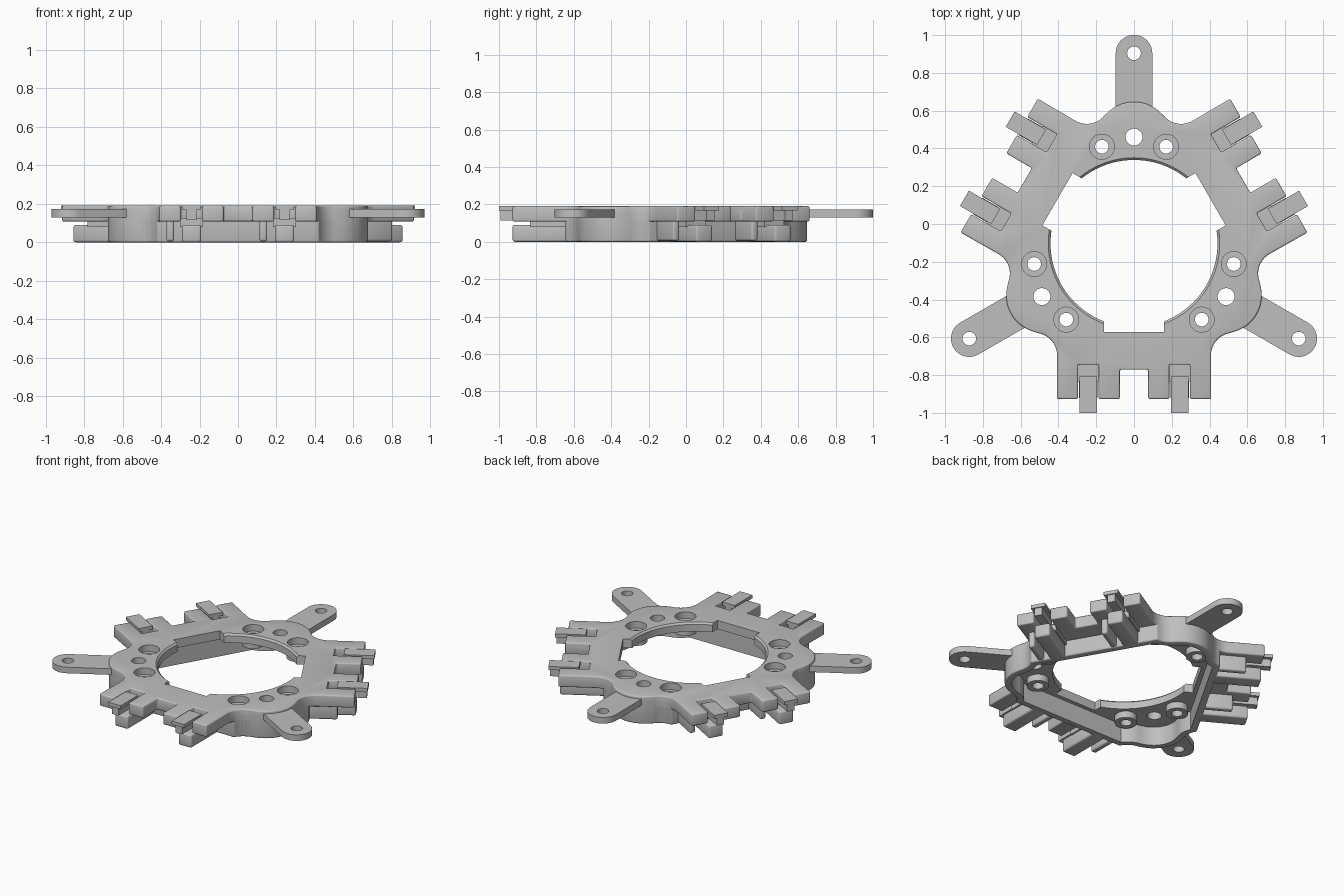
import bpy, bmesh, math
from mathutils import Matrix, Vector

cube = bpy.data.objects.get("Cube")
if cube:
    bpy.data.objects.remove(cube)

CENTRE = Vector((0, -0.103, 0))
TOP, PLATE = 0.19, 0.13
CLIPS = (-0.242, 0.242)

grey = bpy.data.materials.new("light_grey")
grey.use_nodes = True
colour = (0.52, 0.52, 0.52, 1)
grey.diffuse_color = colour
grey.node_tree.nodes["Principled BSDF"].inputs["Base Color"].default_value = colour


def prism(name, points, z0, z1, bevel=0, turn=0, top_scale=1):
    """Extrude an outline, bevel it, turn it about the ring axis."""
    bm = bmesh.new()
    low = [bm.verts.new((x, y, z0)) for x, y in points]
    high = [bm.verts.new((x * top_scale, y * top_scale, z1)) for x, y in points]
    bm.faces.new(low[::-1])
    bm.faces.new(high)
    for i in range(len(low)):
        j = (i + 1) % len(low)
        bm.faces.new((low[i], low[j], high[j], high[i]))
    bmesh.ops.recalc_face_normals(bm, faces=bm.faces)
    if bevel:
        sharp = [e for e in bm.edges if e.calc_face_angle(0) > 0.6]
        bmesh.ops.bevel(bm, geom=sharp, offset=bevel, segments=3,
                        profile=0.5, affect='EDGES', clamp_overlap=True)
    bmesh.ops.transform(bm, verts=bm.verts, matrix=Matrix.Translation(CENTRE)
                        @ Matrix.Rotation(math.radians(turn), 4, 'Z'))
    mesh = bpy.data.meshes.new(name)
    bm.to_mesh(mesh)
    bm.free()
    mesh.materials.append(grey)
    obj = bpy.data.objects.new(name, mesh)
    bpy.context.collection.objects.link(obj)
    return obj


def box(name, x, d, z, bevel=0, turn=0):
    """Box on the front side: x range, distance range from the axis, z range."""
    pts = [(x[0], -d[1]), (x[1], -d[1]), (x[1], -d[0]), (x[0], -d[0])]
    return prism(name, pts, z[0], z[1], bevel, turn)


def arc(cx, cy, r, a0, a1, n):
    steps = [math.radians(a0 + (a1 - a0) * i / n) for i in range(n + 1)]
    return [(cx + r * math.cos(a), cy + r * math.sin(a)) for a in steps]


def disc(name, x, y, r, z0, z1, turn=0):
    return prism(name, arc(x, y, r, 0, 348.75, 31), z0, z1, 0, turn)


def spin(p, deg):
    a = math.radians(deg)
    return (p[0] * math.cos(a) - p[1] * math.sin(a),
            p[0] * math.sin(a) + p[1] * math.cos(a))


def combine(obj, other, operation='DIFFERENCE'):
    mod = obj.modifiers.new("cut", 'BOOLEAN')
    mod.operation, mod.solver, mod.object = operation, 'EXACT', other
    bpy.context.view_layer.objects.active = obj
    bpy.ops.object.modifier_apply(modifier=mod.name)
    bpy.data.objects.remove(other)


def thrice(sector):
    return [spin(p, t) for t in (0, 120, 240) for p in sector]


def lobe(inset, start):
    """Rounded lobe with a hollow fillet on each side, moved inward by inset."""
    half = arc(0.25, 0.753, 0.12 + inset, start, 219, 12)
    half += arc(0, 0.55, 0.2 - inset, 39, 90, 8)[1:]
    return half + [(-x, y) for x, y in half[-2::-1]]


def wall_outline(inset):
    """Lobes joined by straight walls set back under the clips."""
    reach = (0.54 - inset - 0.593) / (0.12 + inset)
    return thrice(lobe(inset, 390 - math.degrees(math.acos(reach))))


def plate_outline():
    """Lobes joined by straight edges carrying four tabs each."""
    front = []
    for c in CLIPS:
        clip = [(c - 0.167, -0.824), (c - 0.055, -0.824), (c - 0.055, -0.642)]
        clip += [(2 * c - x, y) for x, y in clip[::-1]]
        front += clip
    inner = CLIPS[1] - 0.167
    front[6:6] = [(-inner, -0.668), (inner, -0.668)]
    return thrice([spin(p, 120) for p in front] + lobe(0, 300))


def opening():
    """Round opening with three shallow straight notches."""
    a = math.degrees(math.asin(0.16 / 0.442))
    sector = arc(0, 0, 0.442, 30 + a, 150 - a, 40)
    return thrice(sector + [spin((0.16, 0.468), 60), spin((-0.16, 0.468), 60)])


# Ring: skirt wall and top plate, hollowed from below
body = prism("ring_body", wall_outline(0), 0, 0.16, 0.014)
combine(body, prism("plate", plate_outline(), 0.108, TOP, 0.009), 'UNION')
combine(body, prism("cavity", wall_outline(0.045), -0.1, PLATE))
combine(body, prism("opening", opening(), -0.1, 0.3))
combine(body, prism("opening_edge", arc(0, 0, 0.44, 0, 357, 119),
                    0.176, 0.196, 0, 0, 1.045))

parts = [body]

for turn in (0, 120, 240):
    # Screw bosses, counterbores and the plain hole between them
    for x in (-0.17, 0.17):
        combine(body, disc("boss", x, 0.512, 0.07, 0.085, 0.14, turn), 'UNION')
        combine(body, disc("counterbore", x, 0.512, 0.066, 0.145, 0.3, turn))
        combine(body, disc("screw_hole", x, 0.512, 0.036, -0.1, 0.3, turn))
    combine(body, disc("plain_hole", 0, 0.563, 0.045, -0.1, 0.3, turn))

    # Mounting arm with a rounded end
    shape = arc(0, 1.007, 0.097, 0, 180, 20) + [(-0.097, 0.7), (0.097, 0.7)]
    arm = prism("mounting_arm", shape, 0.13, 0.172, 0, turn)
    combine(arm, disc("arm_hole", 0, 1.007, 0.036, -0.1, 0.3, turn))
    parts.append(arm)

    # Cable clips: lower block, floor, T-shaped tongue and one side rib
    for x in CLIPS:
        parts.append(box("clip_lower_block", (x - 0.05, x + 0.05), (0.51, 0.824),
                         (0, 0.09), 0.012, turn))
        parts.append(box("clip_floor", (x - 0.06, x + 0.06), (0.51, 0.73),
                         (0.08, 0.125), 0, turn))
        parts.append(box("clip_stem", (x - 0.025, x + 0.025), (0.705, 0.89),
                         (0.115, 0.175), 0, turn))
        parts.append(box("clip_tongue", (x - 0.047, x + 0.047), (0.705, 0.897),
                         (0.168, 0.192), 0, turn))
        parts.append(box("clip_rib", (x - 0.13, x - 0.09), (0.51, 0.715),
                         (0.005, 0.125), 0.012, turn))

# Smooth curved faces, keep sharp edges
bpy.ops.object.select_all(action='DESELECT')
for p in parts:
    p.select_set(True)
bpy.context.view_layer.objects.active = body
bpy.ops.object.shade_smooth_by_angle(angle=math.radians(32))
